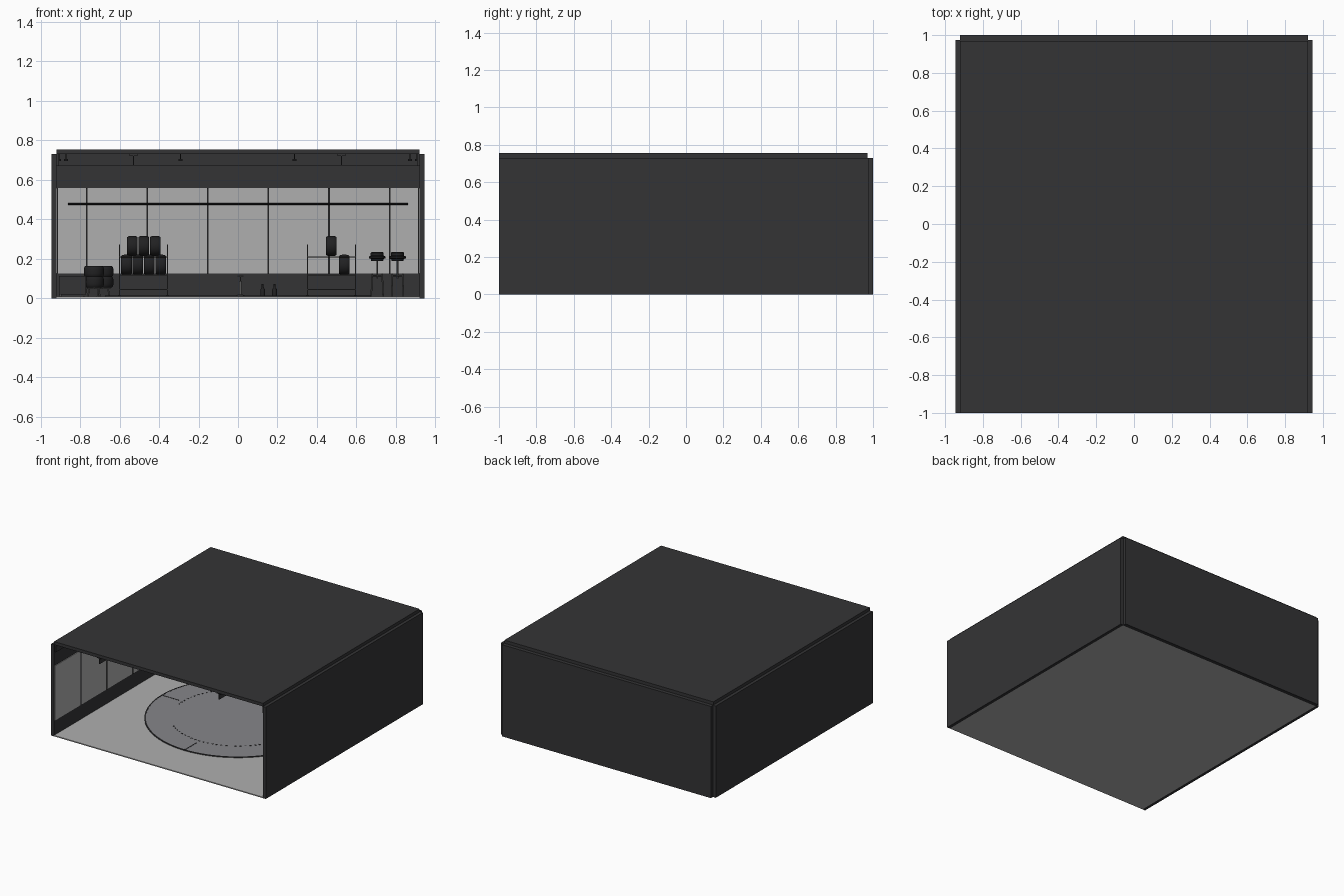
import bpy, bmesh, math
from mathutils import Matrix, Vector

if "Cube" in bpy.data.objects:
    bpy.data.objects.remove(bpy.data.objects["Cube"])


def mat(name, c):
    m = bpy.data.materials.new(name)
    m.diffuse_color = (*c, 1)
    m.use_nodes = True
    m.node_tree.nodes["Principled BSDF"].inputs["Base Color"].default_value = m.diffuse_color
    return m


DARK = mat("dark_grey", (0.034, 0.034, 0.036))
BLACK = mat("rubber_black", (0.015, 0.015, 0.016))
LIGHT = mat("light_grey", (0.43, 0.43, 0.43))
MID = mat("disc_grey", (0.24, 0.24, 0.255))
STEEL = mat("steel", (0.10, 0.10, 0.10))
YELLOW = mat("yellow", (0.45, 0.36, 0.05))


def add(name, bm, m, smooth=False):
    me = bpy.data.meshes.new(name)
    bmesh.ops.recalc_face_normals(bm, faces=bm.faces)
    bm.to_mesh(me)
    bm.free()
    me.materials.append(m)
    ob = bpy.data.objects.new(name, me)
    bpy.context.collection.objects.link(ob)
    if smooth:
        bpy.ops.object.select_all(action='DESELECT')
        ob.select_set(True)
        bpy.context.view_layer.objects.active = ob
        bpy.ops.object.shade_smooth_by_angle(angle=math.radians(40))
    return ob


def box_into(bm, x0, x1, y0, y1, z0, z1, rot=Matrix()):
    mid = Matrix.Translation(((x0 + x1) / 2, (y0 + y1) / 2, (z0 + z1) / 2))
    bmesh.ops.create_cube(bm, size=1, matrix=rot @ mid @ Matrix.Diagonal((x1 - x0, y1 - y0, z1 - z0, 1)))


def boxes(name, m, *dims):
    bm = bmesh.new()
    for d in dims:
        box_into(bm, *d)
    return add(name, bm, m)


def lathe(name, profile, m, loc=(0, 0, 0), n=32):
    """Revolve (radius, z) points about z."""
    bm = bmesh.new()
    vs = [bm.verts.new((r, 0, z)) for r, z in profile]
    es = [bm.edges.new(p) for p in zip(vs, vs[1:])]
    bmesh.ops.spin(bm, geom=vs + es, cent=(0, 0, 0), axis=(0, 0, 1), angle=2 * math.pi, steps=n)
    bmesh.ops.remove_doubles(bm, verts=bm.verts, dist=1e-5)
    ob = add(name, bm, m, True)
    ob.location = loc
    return ob


def rods(name, m, r, *segs):
    bm = bmesh.new()
    for a, b in segs:
        a, b = Vector(a), Vector(b)
        q = (b - a).to_track_quat('Z', 'Y').to_matrix().to_4x4()
        bmesh.ops.create_cone(bm, cap_ends=True, segments=10, radius1=r, radius2=r, depth=(b - a).length,
                              matrix=Matrix.Translation((a + b) / 2) @ q)
    return add(name, bm, m, True)


# Shell
boxes("floor", LIGHT, (-.92, .92, -1, .97, 0, .008))
boxes("roof", DARK, (-.92, .92, -1, .97, .73, .755))
boxes("back_wall", DARK, (-.92, .92, .97, 1, 0, .73))
for s, side in ((-1, "left"), (1, "right")):
    boxes(side + "_wall", DARK, (*sorted((s * .92, s * .945)), -1, .975, 0, .73))
    boxes(side + "_wall_panels", LIGHT, (*sorted((s * .915, s * .92)), -.995, .965, .125, .56))
    boxes(side + "_panel_dividers", BLACK,
          *[(*sorted((s * .912, s * .92)), y - .004, y + .004, .125, .56)
            for y in [-1 + i * .328 for i in range(1, 6)]])
    boxes(side + "_ceiling_trim", DARK, (*sorted((s * .908, s * .92)), -.99, .97, .67, .73))

# Back wall panelling
boxes("back_wall_panels", LIGHT, (-.915, .915, .965, .97, .125, .56))
boxes("back_panel_dividers", BLACK,
      *[(x - .004, x + .004, .96, .97, .125, .56) for x in [-.767 + i * .307 for i in range(6)]])
boxes("back_ceiling_trim", DARK, (-.908, .908, .955, .97, .67, .73))
rods("wall_rail", BLACK, .004, ((-.86, .945, .478), (.86, .945, .478)),
     *[((x, .945, .478), (x, .97, .478)) for x in (-.8, -.3, .3, .8)])

# Ceiling beams and light tracks
for x in (-.53, .525):
    boxes("ceiling_beam", DARK, (x - .02, x + .02, -.99, .95, .72, .73), (x - .003, x + .003, -.99, .95, .675, .72))
for x in (-.907, -.872, -.292, .287, .872, .907):
    boxes("light_track", BLACK, (x - .01, x + .01, -.85, .9, .696, .706),
          *[(x - .003, x + .003, y, y + .006, .706, .73) for y in (-.7, 0, .7)])

# Turntable with rim and floor markings
lathe("turntable", [(0, .008), (.665, .008), (.665, .013), (0, .013)], MID, n=96)
lathe("turntable_rim", [(.665, .008), (.675, .008), (.675, .014), (.665, .014), (.665, .008)], DARK, n=96)
bm = bmesh.new()
for start in (52, 123, 232, 303):
    for i in range(16):
        box_into(bm, .48, .49, -.007, .007, .012, .0145, Matrix.Rotation(math.radians(start + i * 4.2), 4, 'Z'))
for k in range(4):
    box_into(bm, .52, .665, -.004, .004, .012, .0145, Matrix.Rotation(k * math.pi / 2, 4, 'Z'))
add("turntable_markings", bm, DARK)

# Wheels: tyre, rim and spokes share meshes
tyre = [(.03, -.02), (.036, -.027), (.044, -.027), (.049, -.021), (.051, -.01), (.051, .01),
        (.049, .021), (.044, .027), (.036, .027), (.03, .02), (.03, -.02)]
rim = [(.028, -.021), (.031, -.023), (.031, .023), (.028, .021), (.027, 0), (.028, -.021)]
bank = {}


def wheel(loc, upright=True):
    if not bank:
        bm = bmesh.new()
        for k in range(5):
            box_into(bm, 0, .029, -.003, .003, .01, .016, Matrix.Rotation(k * math.tau / 5, 4, 'Z'))
        bmesh.ops.create_cone(bm, cap_ends=True, segments=16, radius1=.008, radius2=.008, depth=.012,
                              matrix=Matrix.Translation((0, 0, .012)))
        parts = [lathe("tyre", tyre, BLACK), lathe("wheel_rim", rim, YELLOW), add("wheel_spokes", bm, STEEL)]
        bank.update({p.name: p for p in parts})
    else:
        parts = [p.copy() for p in bank.values()]
        for p in parts:
            bpy.context.collection.objects.link(p)
    for p in parts:
        p.location = loc
        p.rotation_euler = (0, math.pi / 2 if upright else 0, 0)


# Wheel racks
def rack(x0, x1, y0=.82, y1=.92):
    posts = [((x, y, .008), (x, y, .272)) for x in (x0, x1) for y in (y0, y1)]
    rails = [((x0, y, z), (x1, y, z)) for y in (y0, y1) for z in (.045, .118, .21)]
    ends = [((x, y0, z), (x, y1, z)) for x in (x0, x1) for z in (.045, .118, .21, .27)]
    rods("wheel_rack", STEEL, .003, *posts, *rails, *ends)
    boxes("rack_feet", STEEL, *[(x - .008, x + .008, y0 - .02, y1 + .02, .008, .016) for x in (x0, x1)])


rack(-.6, -.357)
rack(.352, .595)
for x in (-.565, -.508, -.45, -.392):
    wheel((x, .87, .17))
for x in (-.535, -.477, -.419):
    wheel((x, .87, .265))
wheel((.472, .87, .265))
wheel((.538, .87, .17))

# Low stand with two stacks of lying wheels
for x, y in ((-.73, .72), (-.682, .85)):
    for z in (.083, .136):
        wheel((x, y, z), False)
    rods("wheel_stand", STEEL, .004, ((x - .035, y, .05), (x + .035, y, .05)), ((x, y - .035, .05), (x, y + .035, .05)),
         *[((x + dx, y + dy, .008), (x + dx * .8, y + dy * .8, .05)) for dx in (-.03, .03) for dy in (-.03, .03)])

# Rolling tool cabinet
boxes("tool_cabinet", DARK, (-.908, -.77, .62, .95, .02, .113))
boxes("cabinet_drawers", BLACK, *[(-.77, -.767, .63, .94, z, z + .024) for z in (.026, .055, .084)])
rods("cabinet_casters", STEEL, .008, *[((x - .005, y, .016), (x + .005, y, .016)) for x in (-.9, -.78) for y in (.64, .93)])

# Stools
for x in (.705, .808):
    y = .85
    lathe("stool_seat", [(0, .19), (.03, .19), (.033, .2), (.042, .203), (.042, .212), (.033, .216),
                         (.033, .23), (.028, .235), (0, .235)], BLACK, (x, y, 0))
    rods("stool_legs", STEEL, .004, ((x, y, .1), (x, y, .19)),
         *[((x + dx, y + dy, .008), (x + dx * .85, y + dy * .85, .125)) for dx in (-.03, .03) for dy in (-.03, .03)],
         *[((x - dx, y + dy, .115), (x + dx, y - dy, .115)) for dx, dy in ((.026, .026), (.026, -.026))])

# Bottles and floor pump
for x in (.125, .185):
    lathe("bottle", [(0, .008), (.012, .008), (.012, .045), (.005, .055), (.005, .072), (0, .072)], BLACK, (x, .88, 0), 20)
lathe("pump_base", [(0, .008), (.027, .008), (.025, .014), (.008, .02), (.008, .085), (0, .085)], STEEL, (.012, .88, 0), 20)
rods("pump_handle", STEEL, .003, ((.012, .88, .08), (.012, .88, .113)), ((-.003, .88, .113), (.027, .88, .113)))
